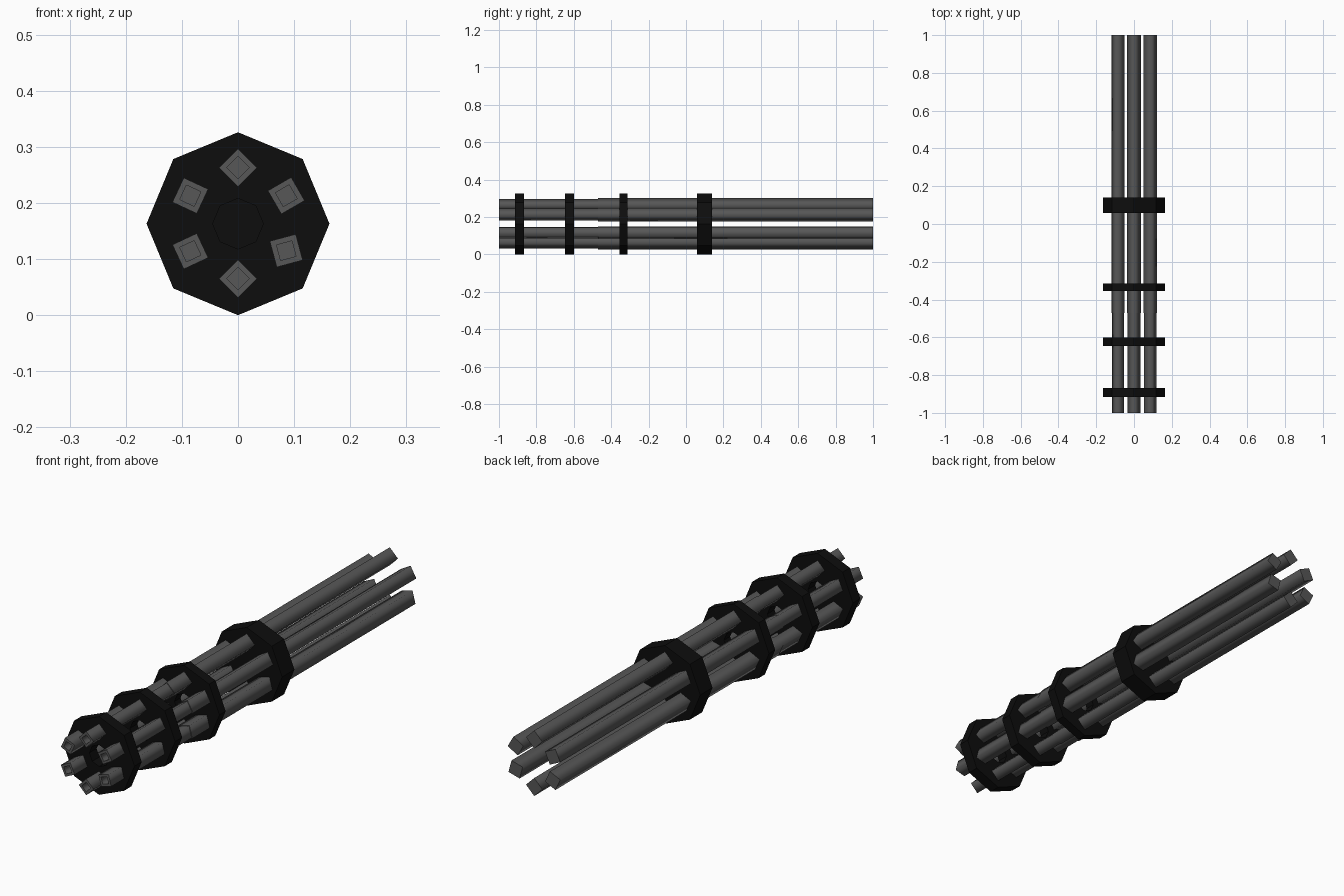
import bpy, bmesh, math

if "Cube" in bpy.data.objects:
    bpy.data.objects.remove(bpy.data.objects["Cube"])

CZ = 0.163  # height of the cluster axis


def material(name, v):
    m = bpy.data.materials.new(name)
    m.diffuse_color = (v, v, v, 1)
    m.use_nodes = True
    m.node_tree.nodes["Principled BSDF"].inputs["Base Color"].default_value = m.diffuse_color
    return m


steel = material("dark grey steel", 0.095)
black = material("black metal", 0.004)


def lathe(name, profile, sides, turn, centre, mat, closed=False, smooth=False):
    """Sweep (radius, y) points around the y axis; zero radius makes a cap."""
    bm = bmesh.new()
    rings = []
    for r, y in profile:
        rings.append([bm.verts.new((r * math.cos(turn + math.tau * i / sides), y,
                                    r * math.sin(turn + math.tau * i / sides)))
                      for i in range(sides)])
    pairs = list(zip(rings, rings[1:]))
    if closed:
        pairs.append((rings[-1], rings[0]))
    for a, b in pairs:
        for i in range(sides):
            j = (i + 1) % sides
            bm.faces.new((a[i], a[j], b[j], b[i]))
    if not closed:
        bm.faces.new(rings[0])
        bm.faces.new(rings[-1])
    bmesh.ops.recalc_face_normals(bm, faces=bm.faces)
    # Long sides blend into each other, ends and steps stay crisp
    for f in bm.faces:
        f.smooth = smooth and abs(f.normal.y) < 0.5
    for e in bm.edges:
        if len(e.link_faces) == 2 and e.calc_face_angle() > 0.1:
            along = abs(e.verts[0].co.y - e.verts[1].co.y) > 0.001
            e.smooth = smooth and along
    me = bpy.data.meshes.new(name)
    bm.to_mesh(me)
    bm.free()
    me.materials.append(mat)
    ob = bpy.data.objects.new(name, me)
    ob.location = (centre[0], 0, centre[1])
    bpy.context.collection.objects.link(ob)
    return ob


# Six square barrels: bore, thin muzzle length, thicker rear length
barrel_profile = [(0.020, -0.94), (0.020, -1.0), (0.034, -1.0),
                  (0.034, -0.47), (0.0375, -0.47), (0.0375, 1.0)]
barrels = [(0, 0.263, 0), (0.086, 0.213, 75), (0.086, 0.115, 60),
           (0, 0.065, 0), (-0.085, 0.114, 70), (-0.085, 0.213, 20)]
for n, (x, z, turn) in enumerate(barrels):
    lathe(f"barrel_{n + 1}", barrel_profile, 4, math.radians(turn), (x, z),
          steel, smooth=True)

# Octagonal clamp rings, open in the middle
for n, (y0, y1) in enumerate([(-0.915, -0.867), (-0.647, -0.600), (-0.355, -0.314)]):
    lathe(f"clamp_ring_{n + 1}", [(0.045, y0), (0.163, y0), (0.163, y1), (0.045, y1)],
          8, math.pi / 2, (0, CZ), black, closed=True)

# Solid rear clamp plate
lathe("rear_clamp_plate", [(0.163, 0.058), (0.163, 0.139)], 8, math.pi / 2, (0, CZ), black)
